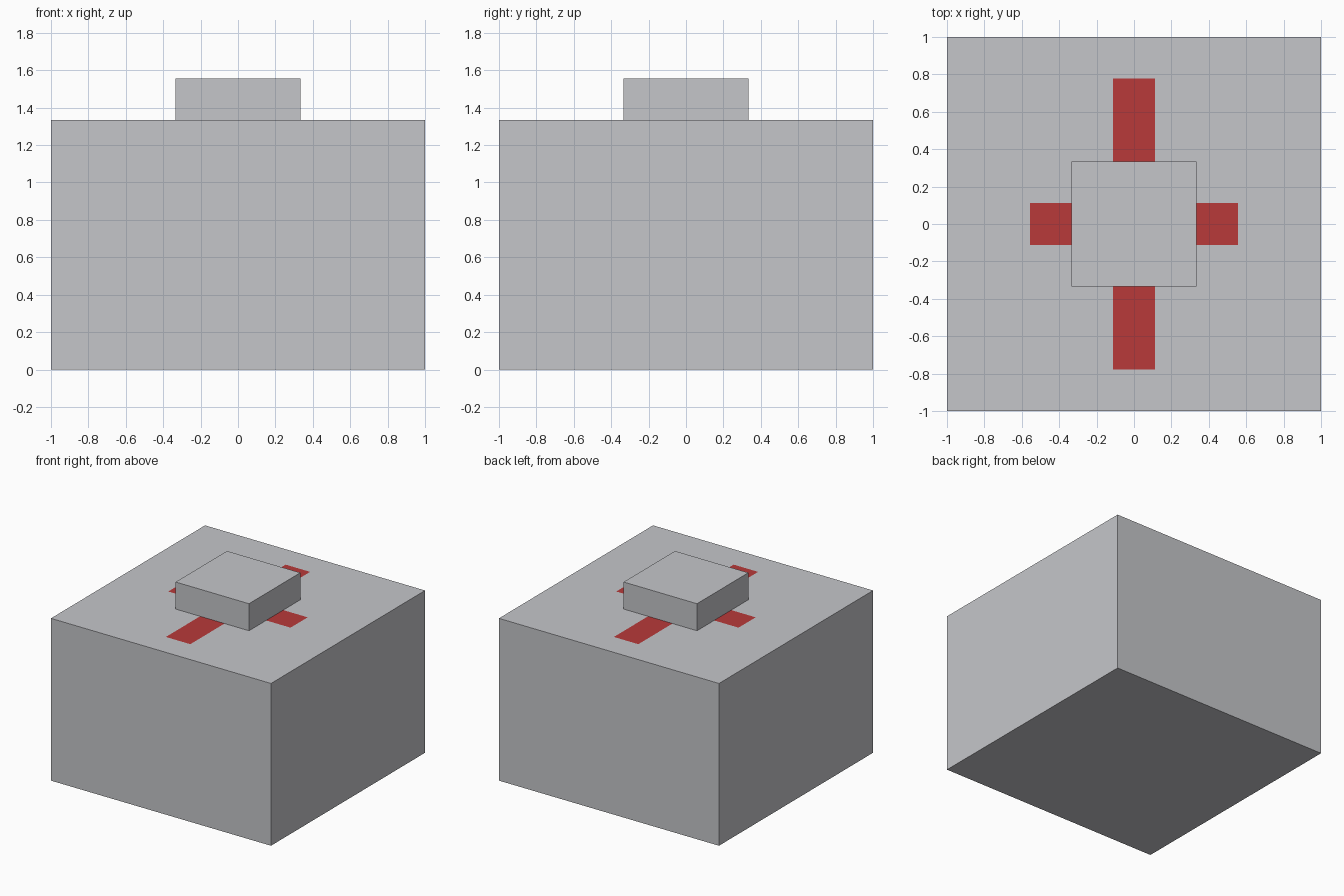
import bpy, bmesh
from mathutils import Vector

if "Cube" in bpy.data.objects:
    bpy.data.objects.remove(bpy.data.objects["Cube"])

U = 1 / 9  # module of the design


def material(name, rgb):
    m = bpy.data.materials.new(name)
    m.diffuse_color = (*rgb, 1)
    m.use_nodes = True
    m.node_tree.nodes["Principled BSDF"].inputs["Base Color"].default_value = m.diffuse_color
    return m


grey = material("light_grey", (0.56, 0.565, 0.591))
red = material("red", (0.479, 0.042, 0.042))


def box_mesh(w, d, z0, z1):
    bm = bmesh.new()
    bmesh.ops.create_cube(bm, size=1)
    for v in bm.verts:
        v.co = Vector((v.co.x * w, v.co.y * d, z0 + (v.co.z + 0.5) * (z1 - z0)))
    return bm


def finish(bm, name, mats):
    me = bpy.data.meshes.new(name)
    bm.to_mesh(me)
    bm.free()
    for m in mats:
        me.materials.append(m)
    ob = bpy.data.objects.new(name, me)
    bpy.context.collection.objects.link(ob)
    return ob


# Main block: its top face is cut into strips so the red cross is flush
body = box_mesh(18 * U, 18 * U, 0, 12 * U)
cuts = [(Vector((1, 0, 0)), (1, 5)), (Vector((0, 1, 0)), (1, 7))]
for axis, offsets in cuts:
    for k in offsets:
        for s in (-1, 1):
            top = [f for f in body.faces if f.normal.z > 0.9]
            geom = list({e for f in top for e in f.edges})
            geom += list({v for f in top for v in f.verts}) + top
            bmesh.ops.bisect_plane(body, geom=geom, dist=1e-5,
                                   plane_co=axis * (s * k * U), plane_no=axis)
            body.normal_update()

# Red cross arms: long in y, short in x
for f in body.faces:
    c = f.calc_center_median() / U
    if f.normal.z > 0.9:
        long_arm = abs(c.x) < 1 and abs(c.y) < 7
        short_arm = abs(c.y) < 1 and abs(c.x) < 5
        f.material_index = 1 if long_arm or short_arm else 0
finish(body, "main_block", [grey, red])

# Raised square cap
finish(box_mesh(6 * U, 6 * U, 12 * U, 14 * U), "top_cap", [grey])
